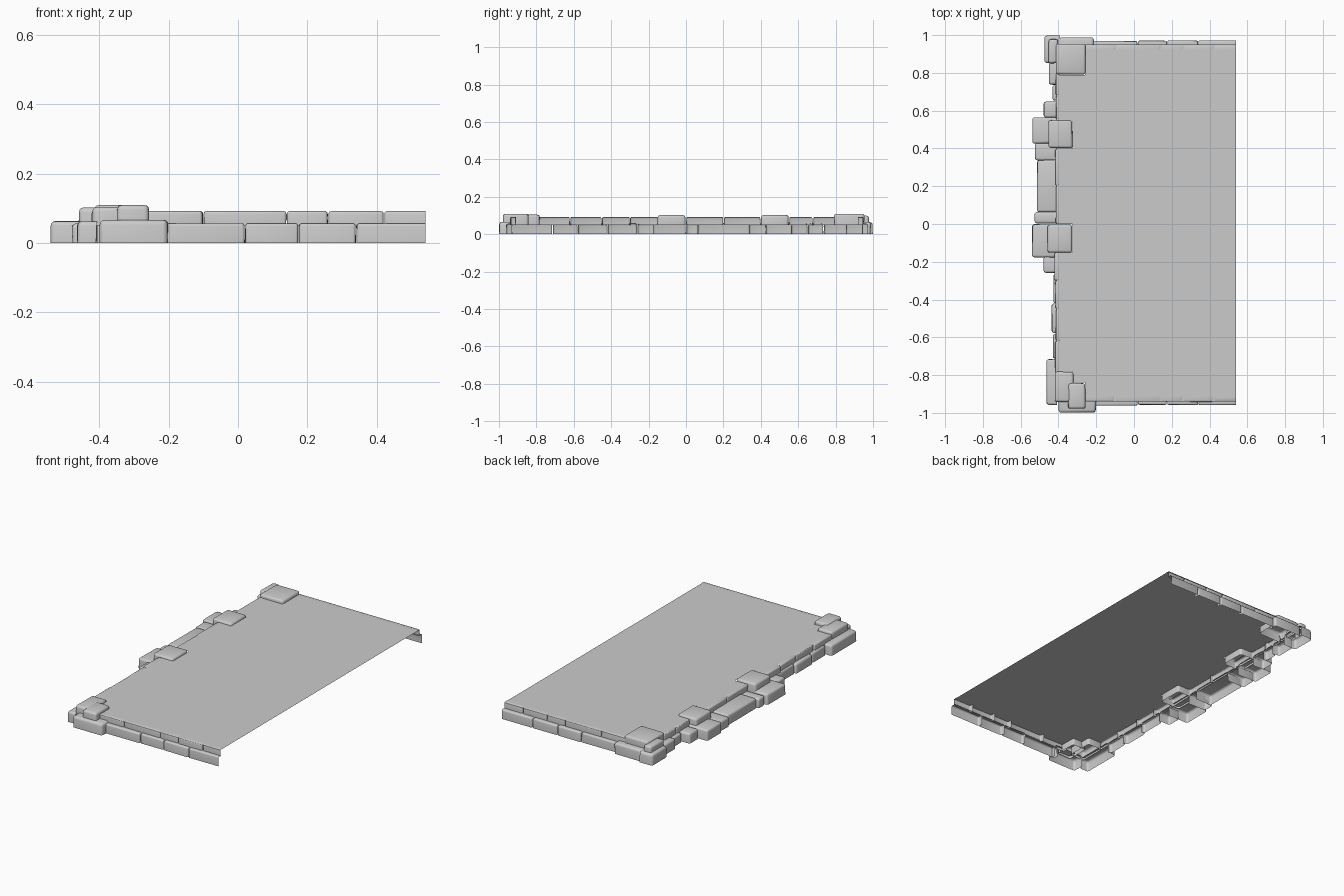
import bpy, bmesh, random
from mathutils import Vector

random.seed(4)
if "Cube" in bpy.data.objects:
    bpy.data.objects.remove(bpy.data.objects["Cube"], do_unlink=True)

stone_grey = bpy.data.materials.new("stone grey")
stone_grey.use_nodes = True
GREY = (0.6, 0.6, 0.6, 1)
stone_grey.diffuse_color = GREY
stone_grey.node_tree.nodes["Principled BSDF"].inputs["Base Color"].default_value = GREY


def finish(bm, name):
    mesh = bpy.data.meshes.new(name)
    bm.to_mesh(mesh)
    bm.free()
    obj = bpy.data.objects.new(name, mesh)
    mesh.materials.append(stone_grey)
    bpy.context.collection.objects.link(obj)
    bpy.ops.object.select_all(action='DESELECT')
    obj.select_set(True)
    bpy.context.view_layer.objects.active = obj
    bpy.ops.object.shade_smooth_by_angle(angle=0.7)
    return obj


def stone(name, x, y, z, open_sides=(), bevel=0.012, jitter=0.004):
    """Hollow worn block: open underneath and on the listed sides."""
    bm = bmesh.new()
    bmesh.ops.create_cube(bm, size=1)
    bm.normal_update()
    gone = [Vector((0, 0, -1))] + [Vector(d) for d in open_sides]
    faces = [f for f in bm.faces if any(f.normal.dot(d) > 0.9 for d in gone)]
    for v in bm.verts:
        for i, (lo, hi) in enumerate((x, y, z)):
            inward = random.uniform(0, jitter) if i < 2 else 0
            v.co[i] = lo + inward if v.co[i] < 0 else hi - inward
    # ends that meet the neighbouring section stay straight
    for v in bm.verts:
        if v.co.x > 0.5:
            v.co.x = 0.54
    bmesh.ops.delete(bm, geom=faces, context='FACES')
    edges = [e for e in bm.edges if len(e.link_faces) == 2]
    bmesh.ops.bevel(bm, geom=edges, offset=bevel, segments=3, profile=0.5,
                    affect='EDGES', clamp_overlap=True)
    return finish(bm, name)


EAST, NORTH, SOUTH = (1, 0, 0), (0, 1, 0), (0, -1, 0)

# Floor slab, with notches under the raised blocks
floor = bmesh.new()
for x0, x1, y0, y1 in (
        (-0.26, 0.54, -0.94, -0.84), (-0.325, 0.54, -0.84, 0.79),
        (-0.26, 0.54, 0.79, 0.87), (-0.26, 0.54, 0.87, 0.95),
        (-0.41, -0.325, -0.78, -0.15), (-0.41, -0.325, 0, 0.40),
        (-0.41, -0.325, 0.54, 0.79)):
    floor.faces.new([floor.verts.new((x, y, 0.09)) for x, y in
                     ((x0, y0), (x1, y0), (x1, y1), (x0, y1))])
bmesh.ops.remove_doubles(floor, verts=floor.verts, dist=0.0005)
finish(floor, "floor_slab")

# Two courses of stones along the front and back walls
for side, label, inner, outer in ((-1, "front", NORTH, 0.963), (1, "back", SOUTH, 0.973)):
    for tier, cuts, z, setback in (
            ("lower", (-0.22, 0.02, 0.175, 0.34, 0.54), (0, 0.056), 0),
            ("upper", (-0.27, -0.1, 0.14, 0.26, 0.42, 0.54), (0.05, 0.0915), 0.018)):
        for i, (a, b) in enumerate(zip(cuts, cuts[1:])):
            face = outer - setback - random.uniform(0, 0.006)
            ys = sorted((side * face, side * (face - 0.03)))
            sides = [inner] + ([EAST] if b > 0.5 else [])
            stone(f"{label}_{tier}_stone_{i}", (a, b), ys, z, sides, 0.008, 0.003)

# Lower course on the right: start, end, outer reach, height
lower = (
    (-0.96, -0.715, -0.465, 0.062), (-0.715, -0.58, -0.43, 0.058),
    (-0.58, -0.42, -0.437, 0.056), (-0.42, -0.26, -0.427, 0.058),
    (-0.26, -0.17, -0.48, 0.056), (-0.18, 0, -0.54, 0.062),
    (0, 0.065, -0.528, 0.056), (0.06, 0.34, -0.515, 0.06),
    (0.335, 0.43, -0.525, 0.056), (0.425, 0.565, -0.54, 0.063),
    (0.56, 0.65, -0.48, 0.058), (0.65, 0.735, -0.432, 0.056),
    (0.735, 0.86, -0.452, 0.06))
for i, (a, b, reach, height) in enumerate(lower):
    stone(f"right_lower_stone_{i}", (reach, -0.405), (a, b), (0, height), [EAST])

# Upper course on the right, closing the gap up to the slab
cuts = (-0.79, -0.62, -0.45, -0.3, -0.15, 0, 0.2, 0.4, 0.55, 0.68, 0.8)
for i, (a, b) in enumerate(zip(cuts, cuts[1:])):
    reach = -0.415 - random.uniform(0, 0.008)
    stone(f"right_upper_stone_{i}", (reach, -0.395), (a, b), (0.05, 0.0915), [EAST], 0.008)

# Corner foundation stones
stone("back_corner_base", (-0.475, -0.39), (0.85, 1.0), (0, 0.064), [EAST], 0.014)
stone("back_corner_return", (-0.40, -0.21), (0.94, 0.99), (0, 0.066), [SOUTH], 0.014)
stone("front_corner_return", (-0.40, -0.2), (-1.0, -0.93), (0, 0.066), [NORTH], 0.014)

# Raised cap blocks resting on the edge
caps = (("back_corner_cap", (-0.415, -0.255), (0.79, 0.955), 0.109),
        ("back_corner_side_cap", (-0.455, -0.40), (0.85, 0.98), 0.099),
        ("back_middle_cap", (-0.455, -0.325), (0.40, 0.55), 0.102),
        ("front_middle_cap", (-0.46, -0.325), (-0.155, 0.0), 0.102),
        ("front_corner_side_cap", (-0.42, -0.32), (-0.945, -0.78), 0.104),
        ("front_corner_cap", (-0.35, -0.255), (-0.98, -0.84), 0.109))
for name, x, y, top in caps:
    stone(name, x, y, (0.05, top), (), 0.013)
